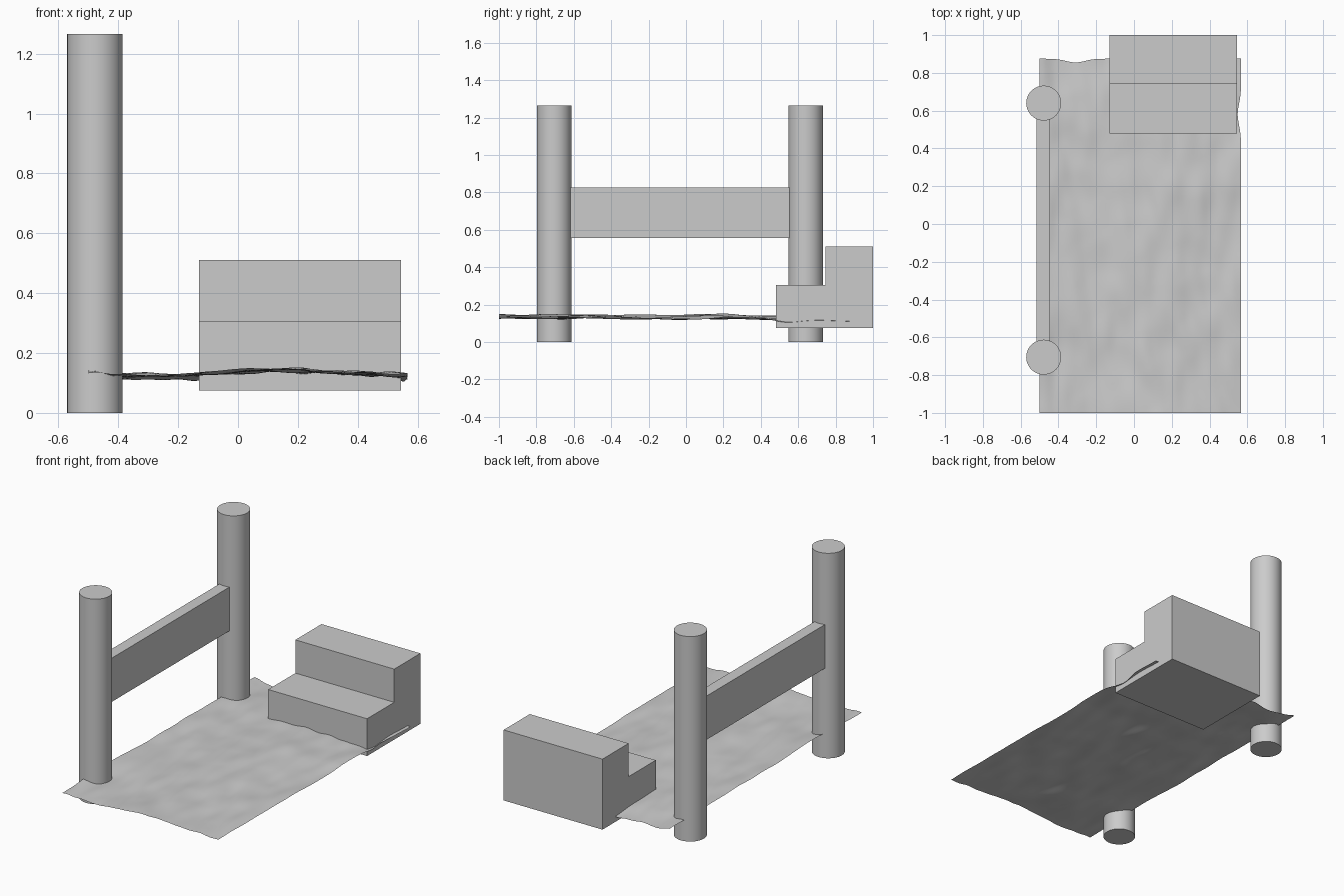
import bpy, bmesh, math
from mathutils import Vector, noise

if "Cube" in bpy.data.objects:
    bpy.data.objects.remove(bpy.data.objects["Cube"])


def finish(name, bm):
    bmesh.ops.recalc_face_normals(bm, faces=bm.faces)
    mesh = bpy.data.meshes.new(name)
    bm.to_mesh(mesh)
    bm.free()
    obj = bpy.data.objects.new(name, mesh)
    bpy.context.collection.objects.link(obj)
    return obj


def extrude_x(name, profile, x0, x1):
    """Solid made from a (y, z) profile swept along x."""
    bm = bmesh.new()
    face = bm.faces.new([bm.verts.new((x0, y, z)) for y, z in profile])
    new = bmesh.ops.extrude_face_region(bm, geom=[face])["geom"]
    verts = [g for g in new if isinstance(g, bmesh.types.BMVert)]
    bmesh.ops.translate(bm, vec=(x1 - x0, 0, 0), verts=verts)
    return finish(name, bm)


# Two round posts
for name, y in (("front_post", -0.705), ("back_post", 0.64)):
    bpy.ops.mesh.primitive_cylinder_add(vertices=48, radius=0.0925, depth=1.265,
                                        location=(-0.478, y, 0.6325))
    bpy.context.object.name = name
    bpy.ops.object.shade_smooth_by_angle(angle=math.radians(30))

# Rail plank between the posts
extrude_x("rail_plank", [(-0.625, 0.555), (0.56, 0.555), (0.56, 0.825), (-0.625, 0.825)],
          -0.515, -0.445)

# Two-step block
extrude_x("steps", [(0.48, 0.075), (1.0, 0.075), (1.0, 0.51), (0.745, 0.51),
                    (0.745, 0.305), (0.48, 0.305)], -0.13, 0.545)


# Rippled ground sheet, ripples stretched along y
def ground_height(x, y):
    base = 0.127 + 0.016 * math.exp(-((x - 0.15) / 0.25) ** 2)
    base += 0.014 * math.exp(-((x + 0.5) / 0.07) ** 2)
    base -= 0.015 * max(0, y - 0.2) / 0.67
    broad = 0.010 * noise.noise(Vector((x * 5, y * 3, 1.7)))
    fine = 0.009 * noise.noise(Vector((x * 12 + y * 2, y * 5 - x * 2, 5.3)))
    return base + broad + fine


bm = bmesh.new()
bmesh.ops.create_grid(bm, x_segments=64, y_segments=112, size=0.5)
for v in bm.verts:
    u, w = v.co.x + 0.5, v.co.y + 0.5
    x, y = -0.5 + 1.067 * u, -1.0 + 1.875 * w
    z = ground_height(x, y)
    # wavy back edge and pinched right edge
    dy = -0.02 * math.exp(-((x + 0.31) / 0.07) ** 2) * max(0, (w - 0.9) / 0.1)
    dx = -0.018 * math.exp(-((y - 0.58) / 0.08) ** 2) * max(0, (u - 0.9) / 0.1)
    z -= 0.012 * math.exp(-((y - 0.52) / 0.09) ** 2) * max(0, (u - 0.9) / 0.1)
    v.co = (x + dx, y + dy, z)
ground = finish("ground_sheet", bm)
# Keep the sheet facing up
if ground.data.polygons[0].normal.z < 0:
    ground.data.flip_normals()
for p in ground.data.polygons:
    p.use_smooth = True
